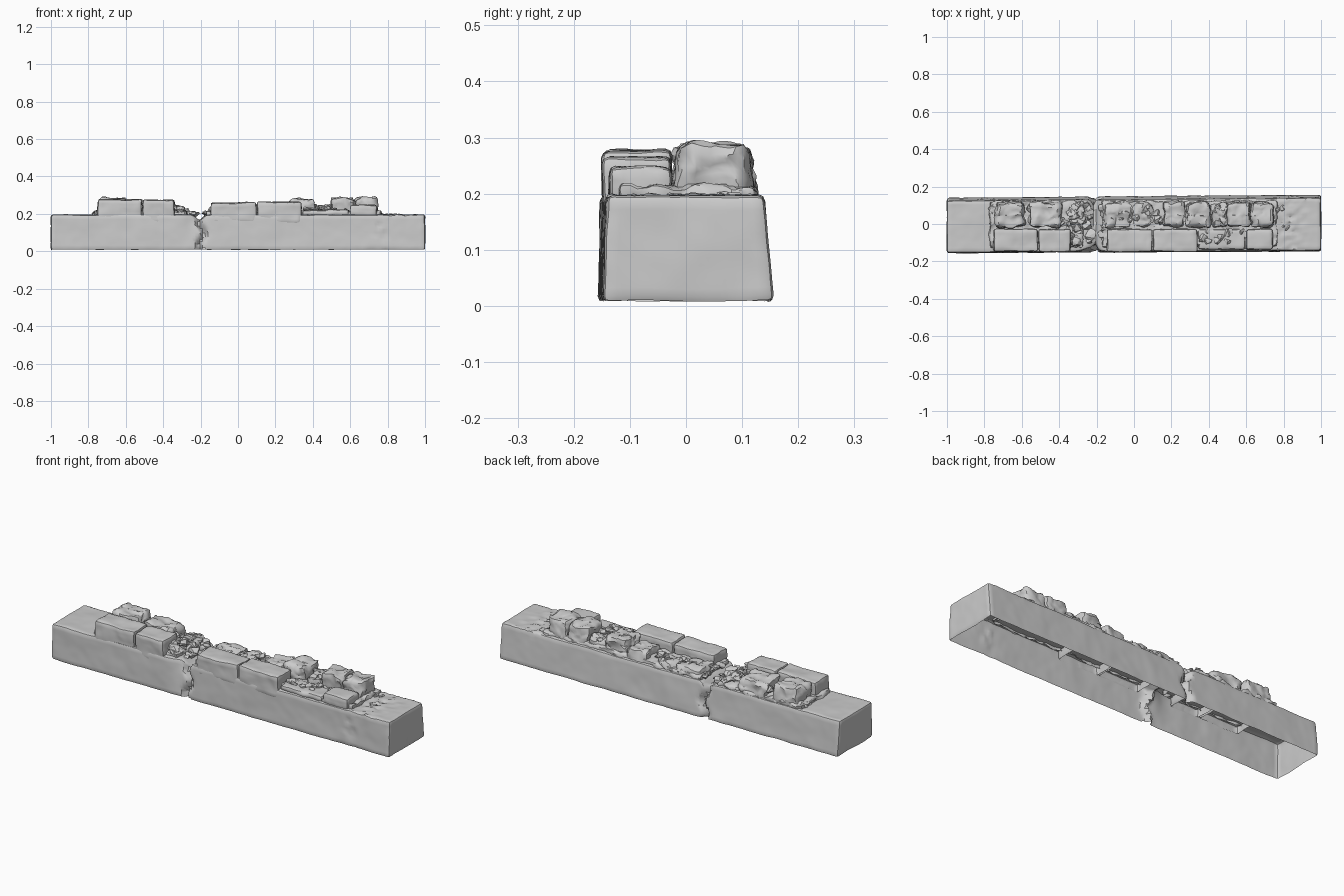
import bpy, bmesh, math, random
from mathutils import Vector, noise

if "Cube" in bpy.data.objects:
    bpy.data.objects.remove(bpy.data.objects["Cube"])

random.seed(4)


def gauss(t, w):
    return math.exp(-(t / w) ** 2)


def finish(bm, name, angle=0.6):
    bmesh.ops.recalc_face_normals(bm, faces=bm.faces)
    # open underside
    bm.normal_update()
    zmin = min(v.co.z for v in bm.verts)
    down = [f for f in bm.faces if f.normal.z < -0.6 and f.calc_center_median().z < zmin + 0.03]
    bmesh.ops.delete(bm, geom=down, context='FACES')
    me = bpy.data.meshes.new(name)
    bm.to_mesh(me)
    bm.free()
    me.shade_smooth()
    me.set_sharp_from_angle(angle=angle)
    ob = bpy.data.objects.new(name, me)
    bpy.context.collection.objects.link(ob)
    return ob


def stone(name, lo, hi, step=0.015, r=0.012, amp=0.004, freq=14, shape=None):
    """Rounded, finely sliced box roughened by noise."""
    lo, hi = Vector(lo), Vector(hi)
    bm = bmesh.new()
    bmesh.ops.create_cube(bm, size=1)
    for v in bm.verts:
        v.co = Vector([lo[i] if v.co[i] < 0 else hi[i] for i in range(3)])
    for i in range(3):
        a, b = lo[i] + r, hi[i] - r
        n = max(1, round((b - a) / step))
        for k in range(n + 1):
            co, no = Vector(), Vector()
            co[i] = a + (b - a) * k / n
            no[i] = 1
            bmesh.ops.bisect_plane(bm, geom=bm.verts[:] + bm.edges[:] + bm.faces[:],
                                   plane_co=co, plane_no=no)
    for v in bm.verts:
        inner = Vector([min(max(v.co[i], lo[i] + r), hi[i] - r) for i in range(3)])
        d = v.co - inner
        if d.length > 1e-6:
            v.co = inner + d.normalized() * r
        p = v.co.copy()
        v.co += noise.noise_vector(p * freq) * amp + noise.noise_vector(p * freq * 2.7) * amp * 0.4
        if shape:
            shape(v.co)
    return finish(bm, name)


def wall_shape(p):
    """Sloping sides, slight skew and the crack across the wall."""
    x, t = p.x, min(1, max(0, p.z / 0.195))
    if p.y > 0:
        p.y *= 1 + 0.055 * x - 0.12 * t
    else:
        p.y *= 1 - 0.03 * x - 0.03 * t
    c = x + 0.2 + 0.015 * math.sin(p.z * 45) + 0.03 * p.y
    groove = 0.035 * gauss(c, 0.012)
    edge = abs(p.y) / 0.15
    if p.y < 0:
        groove += 0.022 * gauss(x + 0.23, 0.05) * t ** 2
    p.y -= math.copysign(groove * edge, p.y)
    p.z -= 0.03 * gauss(c, 0.025) * t
    # worn patch at the right end
    p.y += 0.012 * gauss(x - 0.76, 0.06) * max(0, noise.noise(p * 30)) * (p.y < 0)
    p.z += 0.01 * t * noise.noise(p * 40) * gauss(x - 0.83, 0.09)


def brick_shape(p):
    if p.y > 0.05:
        p.y -= 0.1 * max(0, p.z - 0.2)


# hollow lower wall with crack
stone("wall_base", (-1, -0.152, 0.006), (1, 0.15, 0.196), step=0.014, amp=0.003, freq=9,
      shape=wall_shape)

# front course of bricks, flush with the wall face: x start, x end, top
front = [(-0.75, -0.515, 0.277), (-0.51, -0.34, 0.275), (-0.145, 0.098, 0.261),
         (0.102, 0.34, 0.265), (0.345, 0.595, 0.222), (0.6, 0.742, 0.248)]
for i, (a, b, top) in enumerate(front):
    z0 = 0.19 if i > 3 else 0.15
    y0 = -0.136 if i > 3 else -0.148
    stone(f"front_brick_{i + 1}", (a, y0, z0), (b, -0.027, top), step=0.013, amp=0.005)

# back course, rougher and more broken
back = [(-0.74, -0.59, 0.286), (-0.56, -0.39, 0.272), (-0.16, -0.02, 0.235), (-0.01, 0.09, 0.23),
        (0.16, 0.27, 0.25), (0.28, 0.405, 0.28), (0.41, 0.5, 0.24), (0.5, 0.625, 0.284),
        (0.63, 0.745, 0.288)]
for i, (a, b, top) in enumerate(back):
    stone(f"back_brick_{i + 1}", (a, -0.015, 0.18), (b, 0.118, top), step=0.011, r=0.018,
          amp=0.016, freq=17, shape=brick_shape)

# mortar beds beneath the bricks
for name, a, b in (("left_mortar", -0.775, -0.27), ("right_mortar", -0.17, 0.765)):
    stone(name, (a, -0.125, 0.18), (b, 0.122, 0.214), step=0.011, r=0.01, amp=0.012, freq=24)


def rubble(name, count, xr, yr, z, size):
    """Angular broken chips scattered over a region."""
    bm = bmesh.new()
    for _ in range(count):
        s = random.uniform(*size)
        x = random.uniform(*xr)
        c = Vector((x, random.uniform(*yr), z(x) if callable(z) else z))
        vs = []
        for _ in range(11):
            d = Vector([random.gauss(0, 1) for _ in range(3)]).normalized() * s
            vs.append(bm.verts.new(c + Vector((d.x, d.y, d.z * 0.7))))
        res = bmesh.ops.convex_hull(bm, input=vs)
        loose = [v for v in res['geom_interior'] if isinstance(v, bmesh.types.BMVert)]
        bmesh.ops.delete(bm, geom=loose, context='VERTS')
    me = bpy.data.meshes.new(name)
    bm.to_mesh(me)
    bm.free()
    bpy.context.collection.objects.link(bpy.data.objects.new(name, me))


# broken chips around the crack and along the back course
rubble("crack_rubble_left", 34, (-0.36, -0.225), (-0.11, 0.1),
       lambda x: 0.2 + 0.35 * max(0, -0.25 - x), (0.018, 0.035))
rubble("crack_rubble_right", 9, (-0.185, -0.14), (-0.1, 0.1), 0.205, (0.014, 0.028))
rubble("left_rubble", 14, (-0.62, -0.36), (0.0, 0.1), 0.235, (0.018, 0.034))
rubble("middle_rubble", 22, (-0.14, 0.18), (0.0, 0.1), 0.22, (0.016, 0.032))
rubble("right_rubble", 24, (0.2, 0.72), (0.0, 0.1), 0.235, (0.018, 0.034))
rubble("front_rubble", 10, (0.36, 0.6), (-0.1, -0.03), 0.222, (0.014, 0.028))
rubble("left_end_chips", 4, (-0.77, -0.75), (0.0, 0.1), 0.203, (0.014, 0.026))
rubble("right_end_chips", 8, (0.75, 0.82), (-0.06, 0.1), 0.192, (0.012, 0.022))
